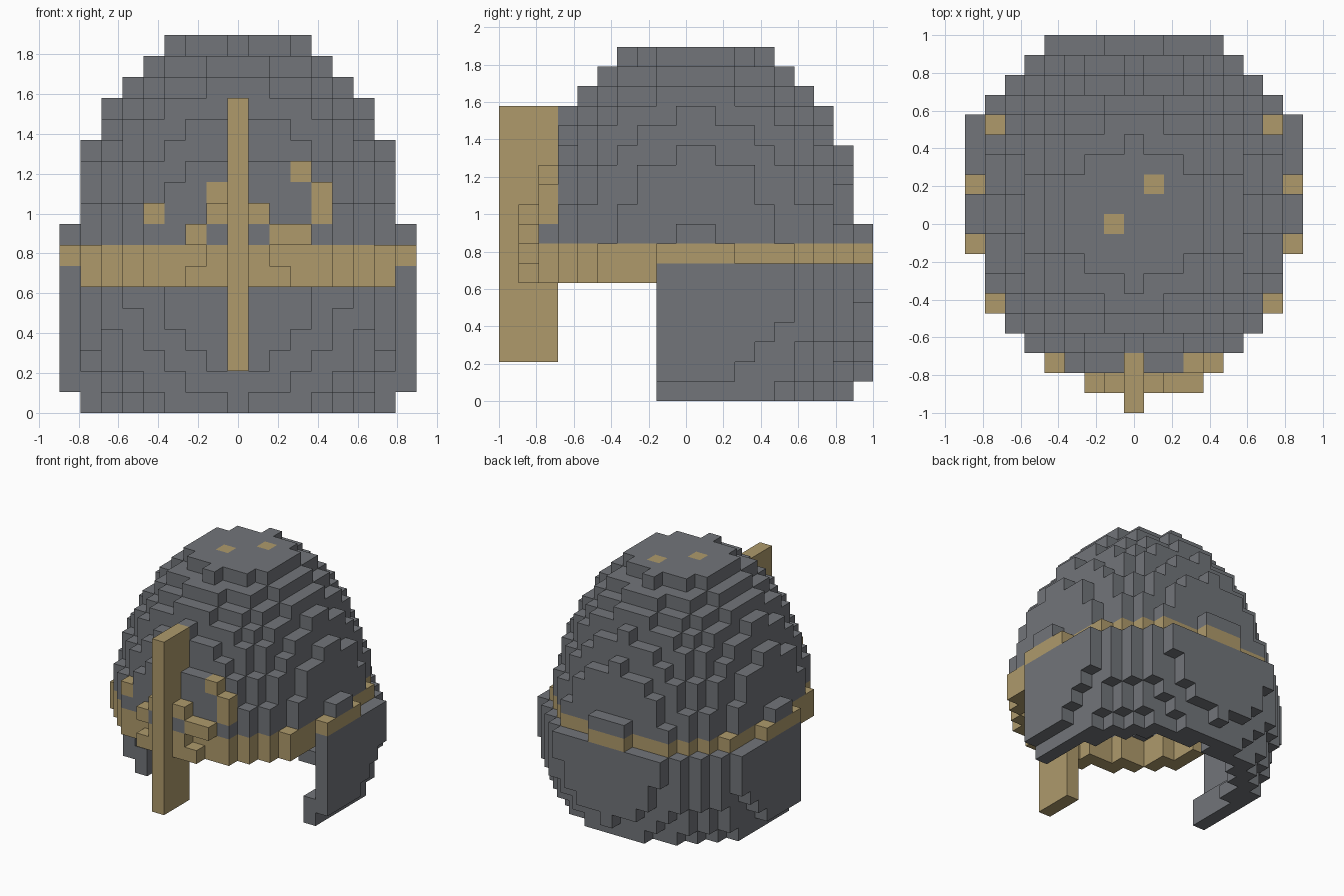
import bpy, bmesh
from mathutils import Vector

if "Cube" in bpy.data.objects:
    bpy.data.objects.remove(bpy.data.objects["Cube"])

V = 2 / 19  # edge length of one block


def material(name, rgb):
    m = bpy.data.materials.new(name)
    m.diffuse_color = (*rgb, 1)
    m.use_nodes = True
    m.node_tree.nodes["Principled BSDF"].inputs["Base Color"].default_value = m.diffuse_color
    return m


steel = material("steel_grey", (0.168, 0.178, 0.194))
gold = material("old_gold", (0.425, 0.324, 0.148))

STEPS = [(1, 0, 0), (-1, 0, 0), (0, 1, 0), (0, -1, 0), (0, 0, 1), (0, 0, -1)]


def dome_wall(i, j, k):
    f = i * i / 67.55 + (j - .5) ** 2 / 77.9 + (k - 5.5) ** 2 / 158
    return .775 < f <= 1


def guard_wall(i, j, k):
    # Rounded wall with flattened sides and back
    f = i * i + .9543 * (j - .5) ** 2 + .66 * (k - 6.5) ** 2
    return abs(i) <= 8 and j <= 9 and f <= 89 and (
        f > 69 or abs(i) == 8 or j == 9)


def blocks(inside, keep):
    """Blocks of a hollow wall, limited by a rule."""
    return {(i, j, k) for i in range(-9, 10) for j in range(-9, 11)
            for k in range(18) if keep(i, j, k) and inside(i, j, k)}


# Main parts
dome = blocks(dome_wall, lambda i, j, k: k >= 8)
band = blocks(dome_wall, lambda i, j, k: k == 7 or (k == 6 and j < -1))
guard = blocks(guard_wall, lambda i, j, k: k <= 6 and j >= -1)
# Nose guard: a tall flat bar at the front
nose = {(0, j, k) for j in (-9, -8, -7) for k in range(2, 15)}
# Brow ornaments and the two studs on the crown
ornament = {(-4, -7, 9), (3, -7, 11), (4, -7, 9), (4, -7, 10), (-1, -7, 10),
            (-1, -8, 9), (1, -8, 9), (-2, -8, 8), (2, -8, 8), (3, -8, 8)}
studs = {(-1, 0, 17), (1, 2, 17)}

# Earlier parts own the shared blocks
parts = [("nose_guard", nose, gold), ("brow_ornament", ornament, gold),
         ("crown_studs", studs, gold), ("brow_band", band, gold),
         ("dome", dome, steel), ("neck_and_cheek_guard", guard, steel)]
filled = set().union(*(p[1] for p in parts))
used = set()


def build(name, cells, mat):
    """Mesh of the block faces that are not covered by another block."""
    bm = bmesh.new()
    for cell in sorted(cells):
        centre = Vector(cell)
        for step in STEPS:
            if tuple(a + b for a, b in zip(cell, step)) in filled:
                continue
            n = Vector(step)
            u = Vector((step[1], step[2], step[0]))
            w = n.cross(u)
            corners = []
            for a, b in ((-1, -1), (1, -1), (1, 1), (-1, 1)):
                p = centre + (n + a * u + b * w) / 2
                corners.append(bm.verts.new((p.x * V, p.y * V, (p.z + .5) * V)))
            bm.faces.new(corners)
    bmesh.ops.remove_doubles(bm, verts=bm.verts, dist=V * .01)
    mesh = bpy.data.meshes.new(name)
    bm.to_mesh(mesh)
    bm.free()
    mesh.materials.append(mat)
    bpy.context.collection.objects.link(bpy.data.objects.new(name, mesh))


for name, cells, mat in parts:
    build(name, cells - used, mat)
    used |= cells
